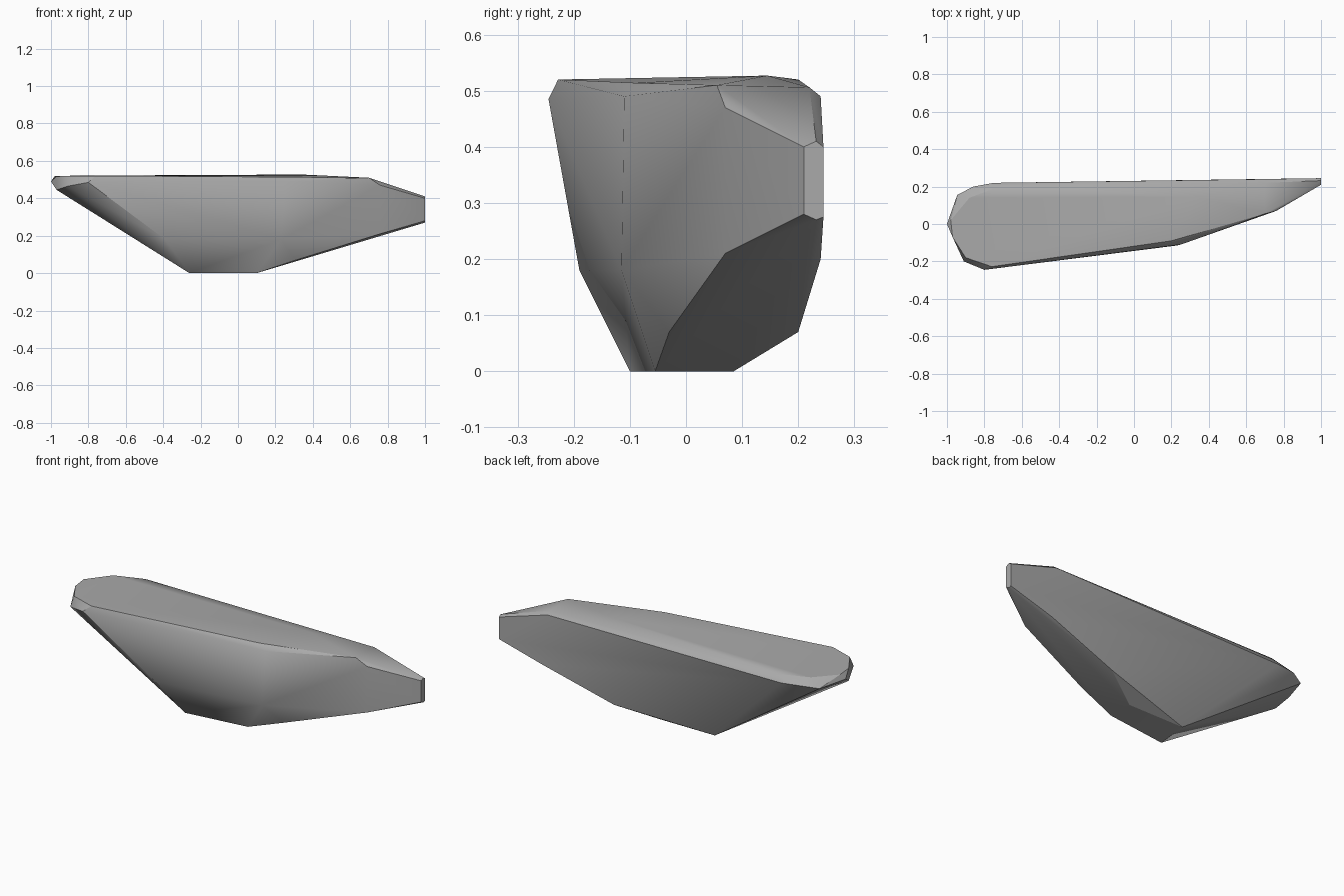
import bpy
import bmesh
import math

cube = bpy.data.objects.get("Cube")
if cube:
    bpy.data.objects.remove(cube, do_unlink=True)

# Single stone colour
stone = bpy.data.materials.new("stone_grey")
stone.use_nodes = True
grey = (0.4, 0.4, 0.4, 1)
stone.diffuse_color = grey
stone.node_tree.nodes["Principled BSDF"].inputs["Base Color"].default_value = grey

# Flat foot
foot = [(-.26, -.10, 0), (.10, -.055, 0), (.10, .085, 0), (-.24, .085, 0)]

# Belly corners between foot and rim
belly = [(-.39, -.19, .18), (.23, -.115, .18), (.31, -.03, .07), (.31, .2, .07),
         (.73, .24, .2), (.76, .07, .21)]

# Small cut face on the narrow end
tip = [(1, .21, .28), (1, .21, .4), (1, .232, .27),
       (1, .232, .41), (1, .245, .275), (1, .245, .4)]

# Widest rim, round the blunt end
rim = [(.76, .07, .47), (.25, -.11, .49), (-.8, -.245, .485), (-.91, -.2, .465),
       (-.97, -.07, .445), (-1, 0, .49), (-.945, .155, .48), (-.86, .2, .49),
       (-.75, .22, .485), (.7, .24, .49)]

# Nearly flat top with a low ridge point
top = [(.7, .055, .51), (.2, -.09, .514), (-.76, -.228, .52), (-.9, -.18, .52),
       (-.97, -.07, .517), (-.98, .02, .518), (-.88, .14, .521),
       (-.72, .2, .52), (.34, .145, .527), (.7, .22, .506)]

# Wrap the corners into one chiselled boulder
bm = bmesh.new()
for corner in foot + belly + tip + rim + top:
    bm.verts.new(corner)
hull = bmesh.ops.convex_hull(bm, input=bm.verts[:])
loose = [v for v in bm.verts if not v.link_faces]
bmesh.ops.delete(bm, geom=loose, context='VERTS')
bmesh.ops.dissolve_limit(bm, angle_limit=math.radians(1),
                         verts=bm.verts[:], edges=bm.edges[:])
bmesh.ops.recalc_face_normals(bm, faces=bm.faces[:])

mesh = bpy.data.meshes.new("boulder")
bm.to_mesh(mesh)
bm.free()
mesh.materials.append(stone)
boulder = bpy.data.objects.new("boulder", mesh)
bpy.context.collection.objects.link(boulder)

# Soft faces with crisp edges
bpy.ops.object.select_all(action='DESELECT')
boulder.select_set(True)
bpy.context.view_layer.objects.active = boulder
bpy.ops.object.shade_smooth_by_angle(angle=math.radians(30))
